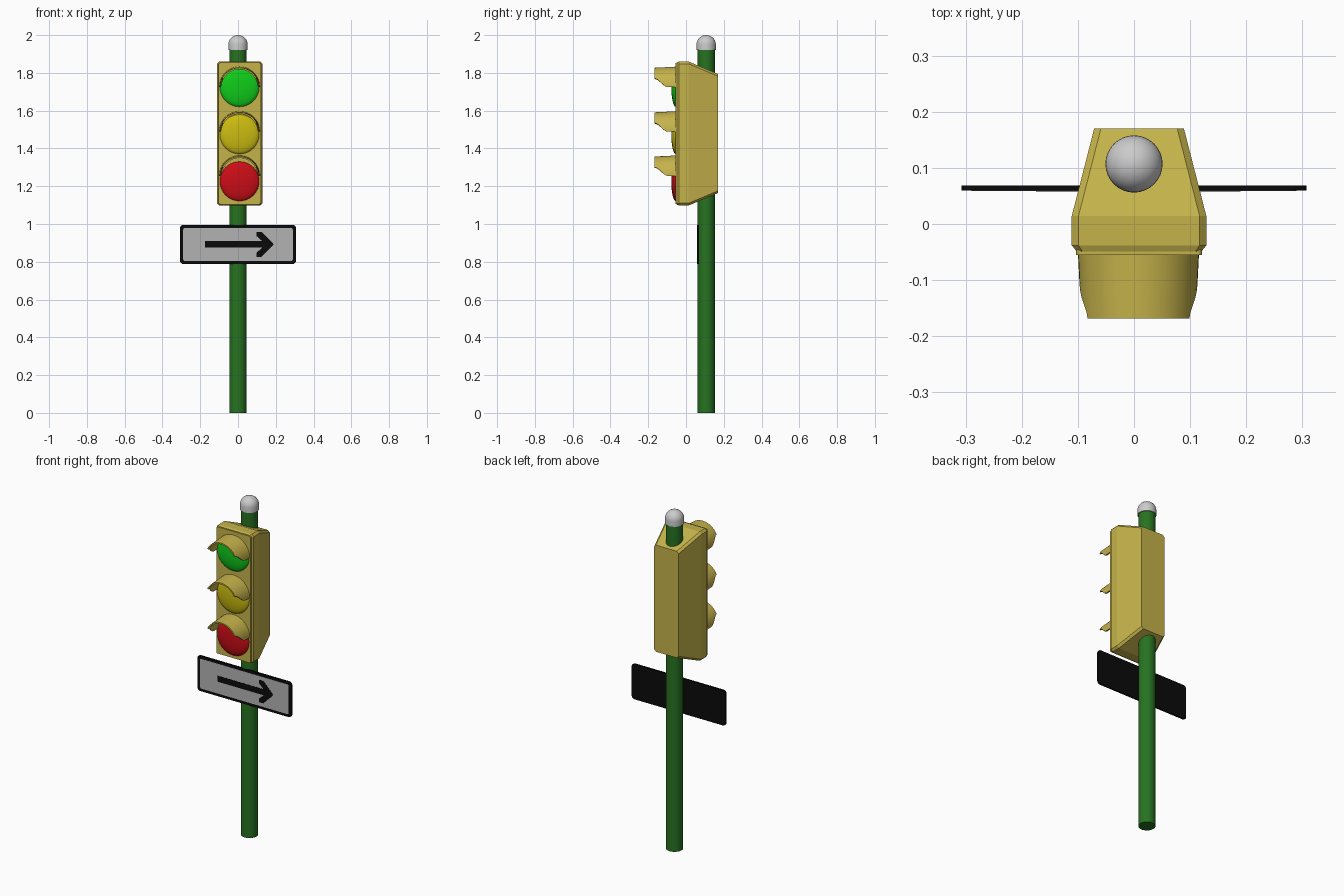
import bpy, bmesh
from math import sin, cos, pi, radians

if "Cube" in bpy.data.objects:
    bpy.data.objects.remove(bpy.data.objects["Cube"])

CX = 0.009          # the lamp head sits slightly off the pole axis
POLE_Y = 0.107


def material(name, rgb):
    m = bpy.data.materials.new(name)
    m.diffuse_color = (*rgb, 1)
    m.use_nodes = True
    m.node_tree.nodes["Principled BSDF"].inputs["Base Color"].default_value = m.diffuse_color
    return m


OCHRE = material("ochre", (0.56, 0.45, 0.07))
POLE_GREEN = material("pole_green", (0.02, 0.17, 0.015))
BLACK = material("black", (0.003, 0.003, 0.003))
GREY = material("grey", (0.45, 0.45, 0.45))
LIGHTS = [("green", (0.005, 0.6, 0.01), 1.725, 1.725),
          ("yellow", (0.6, 0.5, 0.005), 1.475, 1.489),
          ("red", (0.6, 0.004, 0.008), 1.226, 1.255)]


def finish(bm, name, mat=None, smooth=True):
    bmesh.ops.recalc_face_normals(bm, faces=bm.faces)
    me = bpy.data.meshes.new(name)
    bm.to_mesh(me)
    bm.free()
    ob = bpy.data.objects.new(name, me)
    bpy.context.collection.objects.link(ob)
    if mat:
        me.materials.append(mat)
    if smooth:
        bpy.ops.object.select_all(action='DESELECT')
        ob.select_set(True)
        bpy.context.view_layer.objects.active = ob
        bpy.ops.object.shade_smooth_by_angle(angle=radians(35))
    return ob


def bridge(bm, rings, caps=True):
    """Join equal closed loops of points into a skin."""
    loops = [[bm.verts.new(p) for p in ring] for ring in rings]
    n = len(loops[0])
    for a, b in zip(loops, loops[1:]):
        for i in range(n):
            j = (i + 1) % n
            bm.faces.new((a[i], a[j], b[j], b[i]))
    if caps:
        bm.faces.new(loops[0])
        bm.faces.new(loops[-1])


def lathe(name, profile, mat=None, n=32):
    """Revolve (radius, z) points about the pole axis."""
    bm = bmesh.new()
    bridge(bm, [[(r * cos(2 * pi * i / n), POLE_Y + r * sin(2 * pi * i / n), z)
                 for i in range(n)] for r, z in profile])
    return finish(bm, name, mat)


def slab(name, outline, y0, y1, mat=None):
    """Extrude an (x, z) outline along y."""
    bm = bmesh.new()
    bridge(bm, [[(x, y, z) for x, z in outline] for y in (y0, y1)])
    return finish(bm, name, mat, smooth=False)


def rounded_rect(w, h, r, cx, cz, n=4):
    pts = []
    for q, (sx, sz) in enumerate([(1, 1), (-1, 1), (-1, -1), (1, -1)]):
        for i in range(n + 1):
            a = pi / 2 * (q + i / n)
            pts.append((cx + sx * (w / 2 - r) + r * cos(a),
                        cz + sz * (h / 2 - r) + r * sin(a)))
    return pts


# Pole and domed cap
lathe("pole", [(0.046, 0), (0.046, 1.93)], POLE_GREEN)
dome = [(0.051 * cos(pi / 2 * i / 8), 1.951 + 0.049 * sin(pi / 2 * i / 8)) for i in range(8)]
lathe("pole_cap", [(0.051, 1.922)] + dome + [(0.0015, 2.0)])


# Lamp housing: chamfered box tapering towards the back
def octagon(y, hw, hh, c):
    pts = [(hw, hh - c), (hw - c, hh), (c - hw, hh), (-hw, hh - c),
           (-hw, c - hh), (c - hw, -hh), (hw - c, -hh), (hw, c - hh)]
    return [(CX + x, y, 1.479 + z) for x, z in pts]


bm = bmesh.new()
bridge(bm, [octagon(-0.049, 0.111, 0.376, 0.010), octagon(-0.038, 0.120, 0.381, 0.012),
            octagon(0.014, 0.120, 0.381, 0.012), octagon(0.170, 0.080, 0.315, 0.012)])
finish(bm, "lamp_housing", OCHRE, smooth=False)
slab("front_plate", rounded_rect(0.224, 0.748, 0.008, CX, 1.479), -0.055, -0.045, OCHRE)


# Domed lenses and curved visors
def lens(name, z, mat, n=32, steps=6):
    bm = bmesh.new()
    rings = []
    for k in range(steps):
        a = pi / 2 * k / steps
        r = 0.105 * cos(a)
        rings.append([(CX - 0.001 + r * cos(2 * pi * i / n), -0.054 - 0.024 * sin(a),
                       z + r * sin(2 * pi * i / n)) for i in range(n)])
    bridge(bm, rings)
    finish(bm, name, mat)


def visor(name, z, n=24, steps=12, thick=0.008):
    bm = bmesh.new()
    rings = []
    for k in range(steps + 1):
        t = k / steps
        s = min(max((t - 0.4) / 0.6, 0), 1)
        start = radians(27) * s * s * (3 - 2 * s)   # lower edge sweeps up to the tip
        r = 0.108 - 0.006 * t
        angs = [start + (pi - 2 * start) * i / n for i in range(n + 1)]
        y = -0.050 - 0.118 * t
        rings.append([(CX - 0.001 + r * cos(a), y, z + r * sin(a)) for a in angs] +
                     [(CX - 0.001 + (r - thick) * cos(a), y, z + (r - thick) * sin(a))
                      for a in reversed(angs)])
    bridge(bm, rings)
    finish(bm, name, OCHRE)


for label, rgb, lens_z, visor_z in LIGHTS:
    lens(label + "_lens", lens_z, material(label + "_light", rgb))
    visor(label + "_visor", visor_z)

# Direction sign: black backing, grey panel, arrow
slab("sign_backing", rounded_rect(0.614, 0.208, 0.018, 0, 0.892), 0.0595, 0.069, BLACK)
slab("sign_panel", rounded_rect(0.580, 0.176, 0.010, 0, 0.892), 0.0585, 0.062, GREY)
half = [(0.190, 0), (0.125, 0.066), (0.097, 0.066), (0.097, 0.045),
        (0.128, 0.0175), (-0.175, 0.0175)]
arrow = half + [(x, -z) for x, z in reversed(half[1:])]
slab("sign_arrow", [(x, 0.892 + z) for x, z in arrow], 0.0575, 0.060, BLACK)
